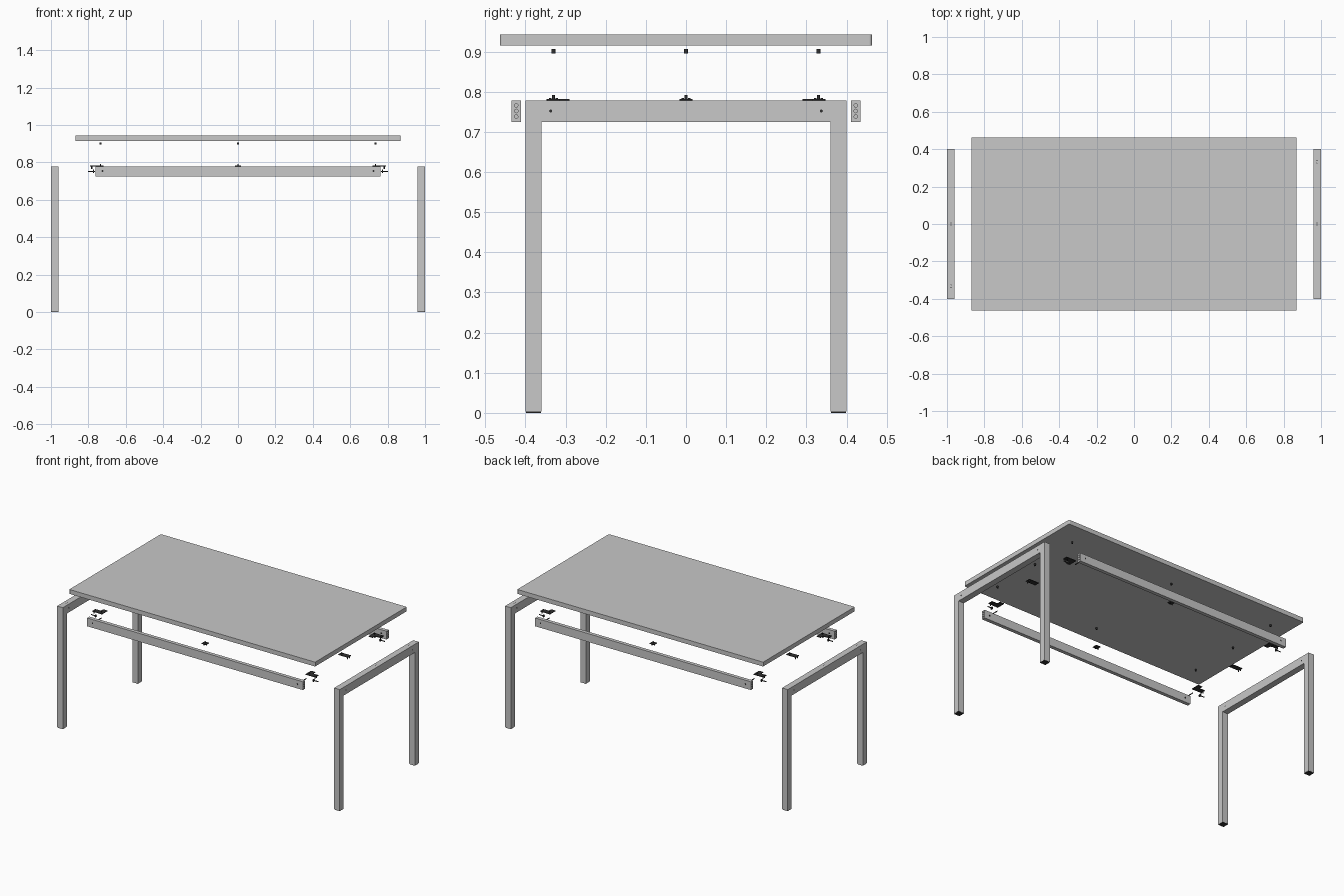
import bpy, bmesh
from mathutils import Matrix, Vector

cube = bpy.data.objects.get("Cube")
if cube:
    bpy.data.objects.remove(cube, do_unlink=True)


def material(name, value):
    m = bpy.data.materials.new(name)
    m.use_nodes = True
    colour = (value, value, value, 1)
    m.diffuse_color = colour
    m.node_tree.nodes["Principled BSDF"].inputs["Base Color"].default_value = colour
    return m


GREY = material("light grey", 0.58)
DARK = material("dark steel", 0.03)


def finish(name, bm, mat):
    bmesh.ops.recalc_face_normals(bm, faces=bm.faces)
    mesh = bpy.data.meshes.new(name)
    bm.to_mesh(mesh)
    bm.free()
    mesh.materials.append(mat)
    ob = bpy.data.objects.new(name, mesh)
    bpy.context.collection.objects.link(ob)
    return ob


def add_box(bm, lo, hi):
    lo, hi = Vector(lo), Vector(hi)
    size = hi - lo
    mat = Matrix.Translation((lo + hi) / 2) @ Matrix.Diagonal((*size, 1))
    bmesh.ops.create_cube(bm, size=1, matrix=mat)


def add_rod(bm, start, end, radius, sides=12):
    start, end = Vector(start), Vector(end)
    axis = end - start
    turn = axis.to_track_quat('Z', 'Y').to_matrix().to_4x4()
    bmesh.ops.create_cone(bm, cap_ends=True, segments=sides, radius1=radius,
                          radius2=radius, depth=axis.length,
                          matrix=Matrix.Translation((start + end) / 2) @ turn)


def box(name, lo, hi, mat):
    bm = bmesh.new()
    add_box(bm, lo, hi)
    return finish(name, bm, mat)


# Table top with slightly rounded vertical corners
bm = bmesh.new()
add_box(bm, (-0.87, -0.463, 0.915), (0.87, 0.463, 0.943))
upright = [e for e in bm.edges if abs(e.verts[0].co.z - e.verts[1].co.z) > 0.01]
bmesh.ops.bevel(bm, geom=upright, offset=0.006, segments=3, affect='EDGES', profile=0.5)
finish("table_top", bm, GREY)

# Leg frames: one inverted U profile each, with foot caps and screw holes
U = [(-0.4, 0.003), (-0.36, 0.003), (-0.36, 0.725), (0.36, 0.725),
     (0.36, 0.003), (0.4, 0.003), (0.4, 0.778), (-0.4, 0.778)]
for side, s in (("left", 1), ("right", -1)):
    bm = bmesh.new()
    face = bm.faces.new([bm.verts.new((s * 0.96, y, z)) for y, z in U])
    new = bmesh.ops.extrude_face_region(bm, geom=[face])["geom"]
    bmesh.ops.translate(bm, vec=(s * 0.04, 0, 0),
                        verts=[v for v in new if isinstance(v, bmesh.types.BMVert)])
    finish(side + "_leg_frame", bm, GREY)
    for end, f in (("front", -1), ("back", 1)):
        box(f"{side}_{end}_foot", (s * 0.98 - 0.019, f * 0.38 - 0.019, 0),
            (s * 0.98 + 0.019, f * 0.38 + 0.019, 0.003), DARK)
    bm = bmesh.new()
    for y in (0.006, -0.006, s * 0.325, s * 0.34):
        add_rod(bm, (s * 0.978, y, 0.7775), (s * 0.978, y, 0.7785), 0.003)
    for y in (-0.337, 0.337):
        for x in (0.96, 1.0):
            add_rod(bm, (s * (x - 0.0005), y, 0.752), (s * (x + 0.0005), y, 0.752), 0.004)
    finish(side + "_frame_holes", bm, DARK)

# Long rails, with bored holes near each end
for end, f in (("front", -1), ("back", 1)):
    rail = box(end + "_rail", (-0.763, f * 0.423 - 0.0115, 0.725),
               (0.763, f * 0.423 + 0.0115, 0.778), GREY)
    bm = bmesh.new()
    for s in (-1, 1):
        for z in (0.738, 0.752, 0.766):
            add_rod(bm, (s * 0.748, f * 0.423, z), (s * 0.78, f * 0.423, z), 0.0045, 16)
    cutter = finish(end + "_rail_cutter", bm, GREY)
    cutter.hide_render = True
    cutter.hide_set(True)
    mod = rail.modifiers.new("bores", 'BOOLEAN')
    mod.operation = 'DIFFERENCE'
    mod.object = cutter
    bpy.context.view_layer.objects.active = rail
    bpy.ops.object.modifier_apply(modifier=mod.name)
    bpy.data.objects.remove(cutter, do_unlink=True)
    bm = bmesh.new()
    for s in (-1, 1):
        for y in (0.4113, 0.4347):
            add_rod(bm, (s * 0.725, f * (y - 0.0005), 0.754),
                    (s * 0.725, f * (y + 0.0005), 0.754), 0.005)
    finish(end + "_rail_holes", bm, DARK)

# Spacers under the top, and the pinned brackets below them
for x in (-0.735, 0, 0.735):
    for y in (-0.33, 0, 0.33):
        if x == 0 and y == 0:
            continue
        bm = bmesh.new()
        add_rod(bm, (x, y, 0.895), (x, y, 0.907), 0.0055)
        finish("spacer", bm, DARK)

        bm = bmesh.new()
        add_rod(bm, (x, y, 0.78), (x, y, 0.792), 0.0035)
        s = 1 if x > 0 else -1
        f = 1 if y > 0 else -1
        if x == 0:
            add_box(bm, (-0.016, y - 0.016, 0.7785), (0.016, y + 0.016, 0.782))
            for dx in (-0.01, 0.01):
                add_rod(bm, (dx, y, 0.765), (dx, y, 0.779), 0.002)
        else:
            # Slim arm reaching out to the leg frame, carrying two screws
            near, far = sorted((s * 0.72, s * 0.79))
            add_box(bm, (near, y - 0.016, 0.7785), (far, y + 0.016, 0.782))
            for dy in (-0.008, 0.008):
                add_rod(bm, (s * 0.782, y + dy, 0.765), (s * 0.782, y + dy, 0.784), 0.003)
            if y != 0:
                # Corner plate with bolts into the frame and the rail
                ys = sorted((f * 0.29, f * 0.347))
                xs = sorted((s * 0.72, s * 0.75))
                add_box(bm, (xs[0], ys[0], 0.7785), (xs[1], ys[1], 0.782))
                add_rod(bm, (s * 0.765, f * 0.337, 0.752), (s * 0.803, f * 0.337, 0.752), 0.003)
                add_rod(bm, (s * 0.77, f * 0.337, 0.752), (s * 0.774, f * 0.337, 0.752), 0.009)
                add_rod(bm, (s * 0.725, f * 0.345, 0.754), (s * 0.725, f * 0.38, 0.754), 0.003)
        finish("bracket", bm, DARK)
